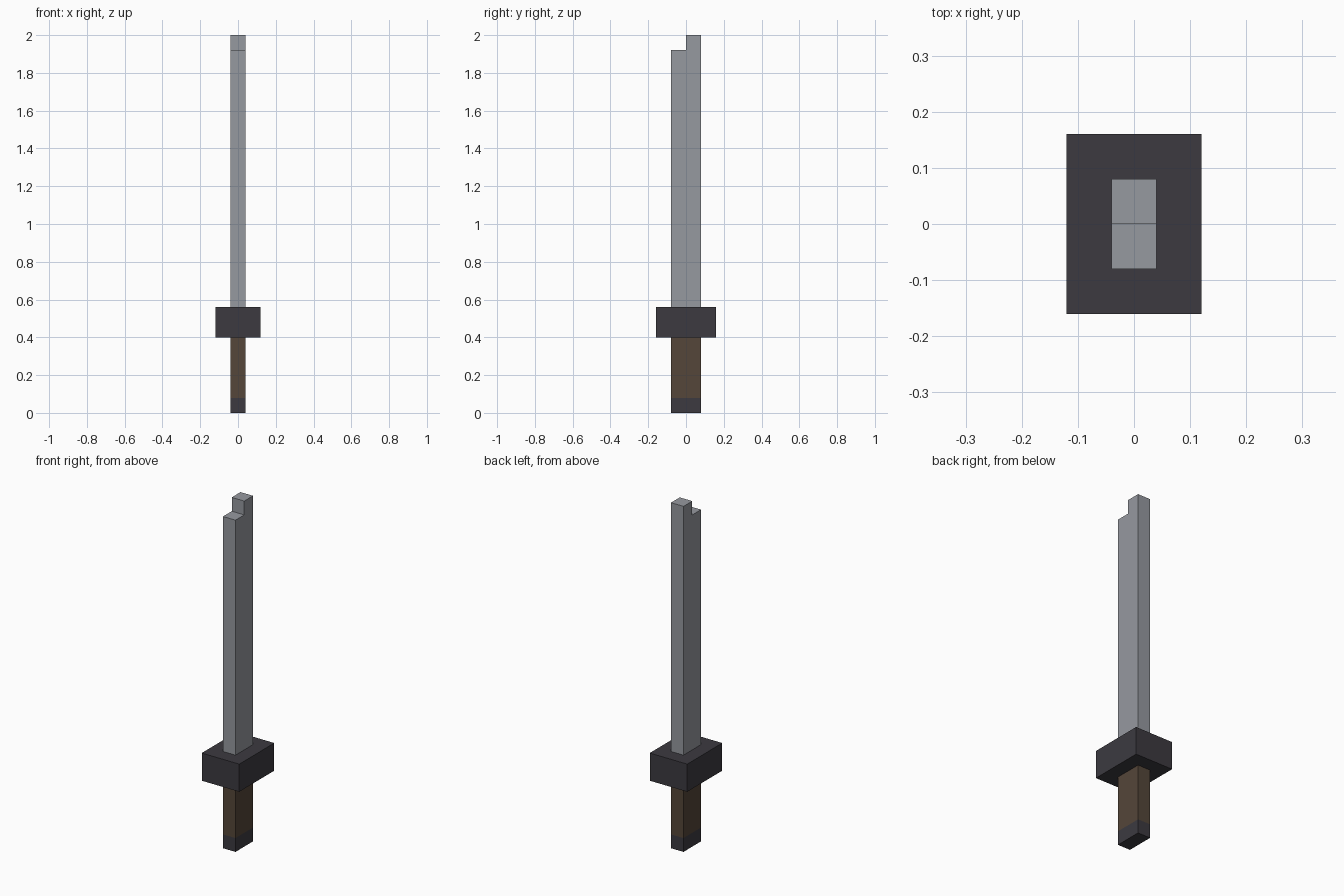
import bpy
import bmesh

cube = bpy.data.objects.get("Cube")
if cube:
    bpy.data.objects.remove(cube, do_unlink=True)

U = 0.08  # block unit


def material(name, color):
    mat = bpy.data.materials.new(name)
    mat.use_nodes = True
    rgba = (*color, 1.0)
    mat.diffuse_color = rgba
    mat.node_tree.nodes["Principled BSDF"].inputs["Base Color"].default_value = rgba
    return mat


def extrude_profile(name, profile, half_width, mat):
    """Extrude a side profile of (y, z) block units symmetrically along x."""
    bm = bmesh.new()
    face = bm.faces.new([bm.verts.new((-half_width * U, y * U, z * U)) for y, z in profile])
    result = bmesh.ops.extrude_face_region(bm, geom=[face], use_keep_orig=True)
    moved = [v for v in result["geom"] if isinstance(v, bmesh.types.BMVert)]
    bmesh.ops.translate(bm, verts=moved, vec=(2 * half_width * U, 0, 0))
    bmesh.ops.recalc_face_normals(bm, faces=bm.faces)
    mesh = bpy.data.meshes.new(name)
    bm.to_mesh(mesh)
    bm.free()
    mesh.materials.append(mat)
    obj = bpy.data.objects.new(name, mesh)
    bpy.context.collection.objects.link(obj)
    return obj


def block(name, half_x, half_y, bottom, top, mat):
    profile = [(-half_y, bottom), (half_y, bottom), (half_y, top), (-half_y, top)]
    return extrude_profile(name, profile, half_x, mat)


steel = material("steel grey", (0.305, 0.319, 0.350))
dark = material("dark iron", (0.045, 0.042, 0.051))
wood = material("brown wood", (0.089, 0.061, 0.041))

# Handle and guard
block("pommel", 0.5, 1, 0, 1, dark)
block("grip", 0.5, 1, 1, 5, wood)
block("guard", 1.5, 2, 5, 7, dark)

# Blade with a stepped tip, higher at the back
blade_profile = [(-1, 7), (1, 7), (1, 25), (0, 25), (0, 24), (-1, 24)]
extrude_profile("blade", blade_profile, 0.5, steel)
